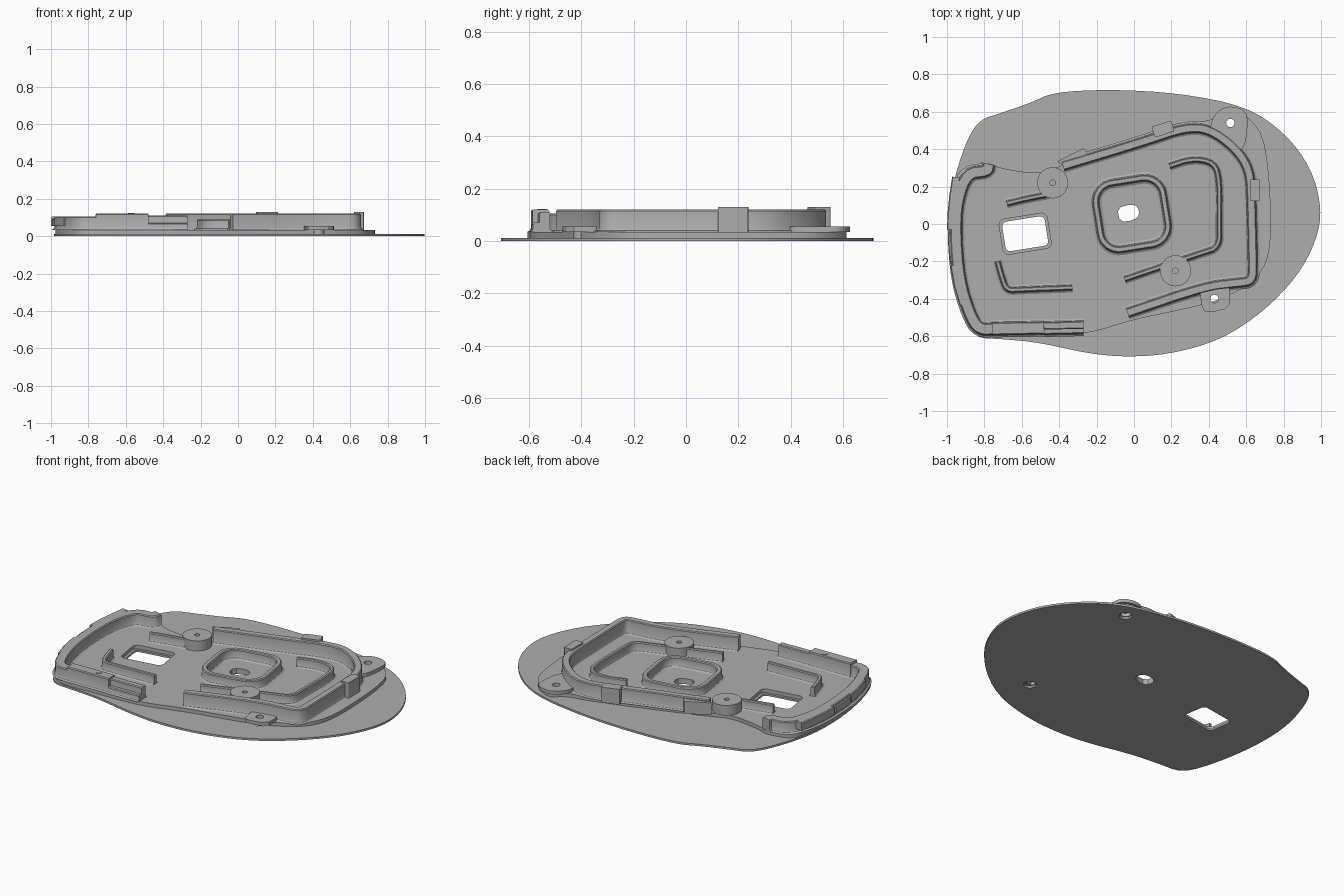
import bpy, bmesh, math
from mathutils import Vector

cube = bpy.data.objects.get("Cube")
if cube:
    bpy.data.objects.remove(cube, do_unlink=True)

grey = bpy.data.materials.new("mid grey")
grey.use_nodes = True
colour = (0.42, 0.42, 0.42, 1)
grey.diffuse_color = colour
grey.node_tree.nodes["Principled BSDF"].inputs["Base Color"].default_value = colour

BASE, FLOOR, RIB, LOW, TOP = 0.012, 0.034, 0.09, 0.105, 0.12


def finish(name, bm):
    """Clean a bmesh and link it as a smooth shaded object."""
    bmesh.ops.remove_doubles(bm, verts=bm.verts, dist=0.0002)
    bmesh.ops.recalc_face_normals(bm, faces=bm.faces)
    mesh = bpy.data.meshes.new(name)
    bm.to_mesh(mesh)
    bm.free()
    mesh.materials.clear()
    mesh.materials.append(grey)
    for p in mesh.polygons:
        p.use_smooth = True
        p.material_index = 0
    mesh.set_sharp_from_angle(angle=math.radians(30))
    ob = bpy.data.objects.new(name, mesh)
    bpy.context.collection.objects.link(ob)
    return ob


def rounded(points, closed=True, steps=2):
    """Round the corners of a path by corner cutting."""
    pts = [Vector(p) for p in points]
    for _ in range(steps):
        n = len(pts)
        out = [] if closed else [pts[0]]
        for i in range(n if closed else n - 1):
            a, b = pts[i], pts[(i + 1) % n]
            out += [a.lerp(b, 0.25), a.lerp(b, 0.75)]
        pts = out if closed else out + [pts[-1]]
    return pts


def circle(x, y, r, n=32):
    return [Vector((x + r * math.cos(math.tau * i / n), y + r * math.sin(math.tau * i / n)))
            for i in range(n)]


def box_outline(x, y, hx, hy, corner, turn=0):
    """Rounded rectangle outline, turned about its centre."""
    pts, c, s = [], math.cos(turn), math.sin(turn)
    for q, (sx, sy) in enumerate([(1, 1), (-1, 1), (-1, -1), (1, -1)]):
        for k in range(9):
            a = math.pi / 2 * (q + k / 8)
            u = sx * (hx - corner) + corner * math.cos(a)
            v = sy * (hy - corner) + corner * math.sin(a)
            pts.append(Vector((x + u * c - v * s, y + u * s + v * c)))
    return pts


def slab(name, outlines, z0, z1):
    """Flat plate from an outline followed by its holes."""
    curve = bpy.data.curves.new(name + " outline", "CURVE")
    curve.dimensions, curve.fill_mode = "2D", "BOTH"
    curve.extrude = (z1 - z0) / 2
    for pts in outlines:
        sp = curve.splines.new("POLY")
        sp.points.add(len(pts) - 1)
        for point, p in zip(sp.points, pts):
            point.co = (p[0], p[1], 0, 1)
        sp.use_cyclic_u = True
    helper = bpy.data.objects.new(name + " helper", curve)
    bpy.context.collection.objects.link(helper)
    bpy.context.view_layer.update()
    mesh = bpy.data.meshes.new_from_object(helper.evaluated_get(bpy.context.evaluated_depsgraph_get()))
    bm = bmesh.new()
    bm.from_mesh(mesh)
    bmesh.ops.translate(bm, verts=bm.verts, vec=(0, 0, (z0 + z1) / 2))
    bpy.data.objects.remove(helper, do_unlink=True)
    bpy.data.meshes.remove(mesh)
    return finish(name, bm)


def wall(name, path, width, z0, z1, closed=False, foot=0.014):
    """Sweep a wall section with a flared foot and eased top along a path."""
    h, e = width / 2, 0.005
    half = [(h + foot, z0), (h + foot * 0.3, z0 + foot * 0.4), (h, z0 + foot),
            (h, z1 - e), (h - e, z1)]
    section = half + [(-u, z) for u, z in reversed(half)]
    bm, rings, n = bmesh.new(), [], len(path)
    for i, p in enumerate(path):
        before = path[i - 1] if closed or i else p
        after = path[(i + 1) % n] if closed or i < n - 1 else p
        d1, d2 = (p - before).normalized(), (after - p).normalized()
        d = (d1 + d2).normalized()
        side = Vector((-d.y, d.x)) / max(0.6, d.dot(d2 if d2.length else d1))
        rings.append([bm.verts.new((p.x + side.x * u, p.y + side.y * u, z)) for u, z in section])
    m = len(section)
    for i in range(n if closed else n - 1):
        a, b = rings[i], rings[(i + 1) % n]
        for k in range(m):
            bm.faces.new((a[k], a[(k + 1) % m], b[(k + 1) % m], b[k]))
    if not closed:
        bm.faces.new(rings[0])
        bm.faces.new(rings[-1])
    return finish(name, bm)


# Openings shared by the plates
window = (-0.582, -0.052)
turn = math.radians(9)
centre_hole = rounded([(-0.09, 0.085), (-0.075, 0.01), (0.0, 0.02), (0.03, 0.05),
                       (0.02, 0.095), (-0.02, 0.105)], steps=1)
ear_holes = [(0.515, 0.54), (0.43, -0.4)]

# Thin base sheet
sheet = rounded([(-0.985, 0.1), (-0.955, 0.27), (-0.885, 0.47), (-0.82, 0.56), (-0.72, 0.59),
                 (-0.56, 0.645), (-0.43, 0.705), (-0.13, 0.72), (0.24, 0.7), (0.6, 0.63),
                 (0.81, 0.485), (0.95, 0.295), (1.005, 0.08), (0.975, -0.09), (0.875, -0.28),
                 (0.685, -0.475), (0.46, -0.622), (0.19, -0.697), (-0.05, -0.712),
                 (-0.26, -0.69), (-0.5, -0.635), (-0.7, -0.615), (-0.85, -0.61),
                 (-0.91, -0.5), (-0.96, -0.3), (-0.985, -0.1)])
slab("base_sheet", [sheet, box_outline(*window, 0.115, 0.08, 0.025, turn), centre_hole]
     + [circle(x, y, 0.036) for x, y in ear_holes], 0, BASE)

# Raised tray floor
tray = rounded([(-0.98, 0.0), (-0.965, 0.2), (-0.93, 0.3), (-0.77, 0.33), (-0.73, 0.3),
                (-0.5, 0.265), (-0.4, 0.31), (-0.05, 0.43), (0.28, 0.535), (0.44, 0.56),
                (0.5, 0.63), (0.62, 0.57), (0.71, 0.44), (0.74, -0.05), (0.7, -0.25),
                (0.56, -0.36), (0.4, -0.425), (0.2, -0.47), (-0.02, -0.515), (-0.25, -0.59),
                (-0.55, -0.6), (-0.84, -0.61), (-0.91, -0.48), (-0.965, -0.25)])
slab("tray_floor", [tray, box_outline(*window, 0.13, 0.095, 0.03, turn), centre_hole]
     + [circle(x, y, 0.03) for x, y in ear_holes], BASE, FLOOR)

# Perimeter walls
wall("main_wall", rounded([(-0.38, 0.31), (0.05, 0.44), (0.27, 0.515), (0.40, 0.51), (0.54, 0.41),
                           (0.62, 0.29), (0.628, 0.1), (0.635, -0.2), (0.635, -0.305),
                           (0.55, -0.315), (0.376, -0.335), (-0.035, -0.475)], False),
     0.045, FLOOR, TOP)
wall("end_wall", rounded([(-0.775, 0.32), (-0.785, 0.28), (-0.89, 0.275), (-0.945, 0.13),
                          (-0.955, -0.05), (-0.935, -0.3), (-0.88, -0.48), (-0.83, -0.565),
                          (-0.74, -0.56)], False), 0.06, FLOOR, LOW)
wall("end_side_wall", [Vector((-0.76, -0.56)), Vector((-0.48, -0.555))], 0.065, FLOOR, TOP)
wall("end_side_thin_wall", [Vector((-0.48, -0.545)), Vector((-0.27, -0.54))], 0.04, FLOOR, TOP - 0.01)
wall("end_side_ledge", [Vector((-0.48, -0.575)), Vector((-0.27, -0.57))], 0.03, FLOOR, 0.07)
slab("wall_pin", [circle(-0.57, -0.55, 0.017)], LOW, TOP + 0.003)

# Overhanging lip on the narrow end
lips = [[(-0.95, 0.25), (-0.965, 0.15), (-0.975, 0.05), (-0.977, -0.03)],
        [(-0.972, -0.05), (-0.97, -0.13), (-0.96, -0.21)],
        [(-0.96, -0.22), (-0.94, -0.33), (-0.91, -0.43)]]
for i, (pts, top) in enumerate(zip(lips, (LOW, 0.095, LOW))):
    wall("end_lip_%d" % (i + 1), [Vector(p) for p in pts], 0.045, 0.055, top, foot=0)

# Inner stiffening ribs
ribs = {"short_rib": [(-0.68, 0.11), (-0.58, 0.135), (-0.45, 0.16)],
        "corner_rib": [(-0.73, -0.2), (-0.705, -0.29), (-0.68, -0.355), (-0.6, -0.35), (-0.33, -0.34)],
        "long_rib": [(0.19, 0.31), (0.31, 0.35), (0.43, 0.33), (0.457, 0.23), (0.455, 0.0),
                     (0.455, -0.125), (0.36, -0.155), (-0.05, -0.295)]}
for name, pts in ribs.items():
    wall(name, rounded(pts, False), 0.024, FLOOR, RIB)

# Central ring
wall("centre_ring", box_outline(-0.012, 0.055, 0.182, 0.18, 0.1, turn), 0.03, FLOOR, RIB, True, 0.016)

# Round bosses with a small hole
for name, x, y in (("rear_boss", -0.435, 0.22), ("front_boss", 0.222, -0.25)):
    slab(name, [circle(x, y, 0.083), circle(x, y, 0.015, 16)], FLOOR, RIB + 0.006)

# Screw ears
ears = [("rear_ear", [(0.40, 0.5), (0.43, 0.59), (0.5, 0.635), (0.6, 0.61), (0.61, 0.53),
                      (0.59, 0.4), (0.53, 0.38), (0.45, 0.45)]),
        ("front_ear", [(0.35, -0.35), (0.365, -0.46), (0.4, -0.475), (0.51, -0.45),
                       (0.515, -0.36), (0.5, -0.32), (0.36, -0.33)])]
for (name, pts), hole in zip(ears, ear_holes):
    slab(name, [rounded(pts, steps=2 if name == "rear_ear" else 1), circle(*hole, 0.022)], FLOOR, 0.055)

# Clips on the main wall
slab("side_clip", [box_outline(0.647, 0.18, 0.026, 0.058, 0.006)], FLOOR, 0.13)
slab("rear_clip", [box_outline(0.155, 0.508, 0.055, 0.03, 0.006, math.radians(18))], FLOOR, 0.13)
slab("rear_corner_block", [[(-0.41, 0.335), (-0.27, 0.405), (-0.245, 0.375), (-0.25, 0.345),
                            (-0.37, 0.305)]], FLOOR, TOP - 0.01)
